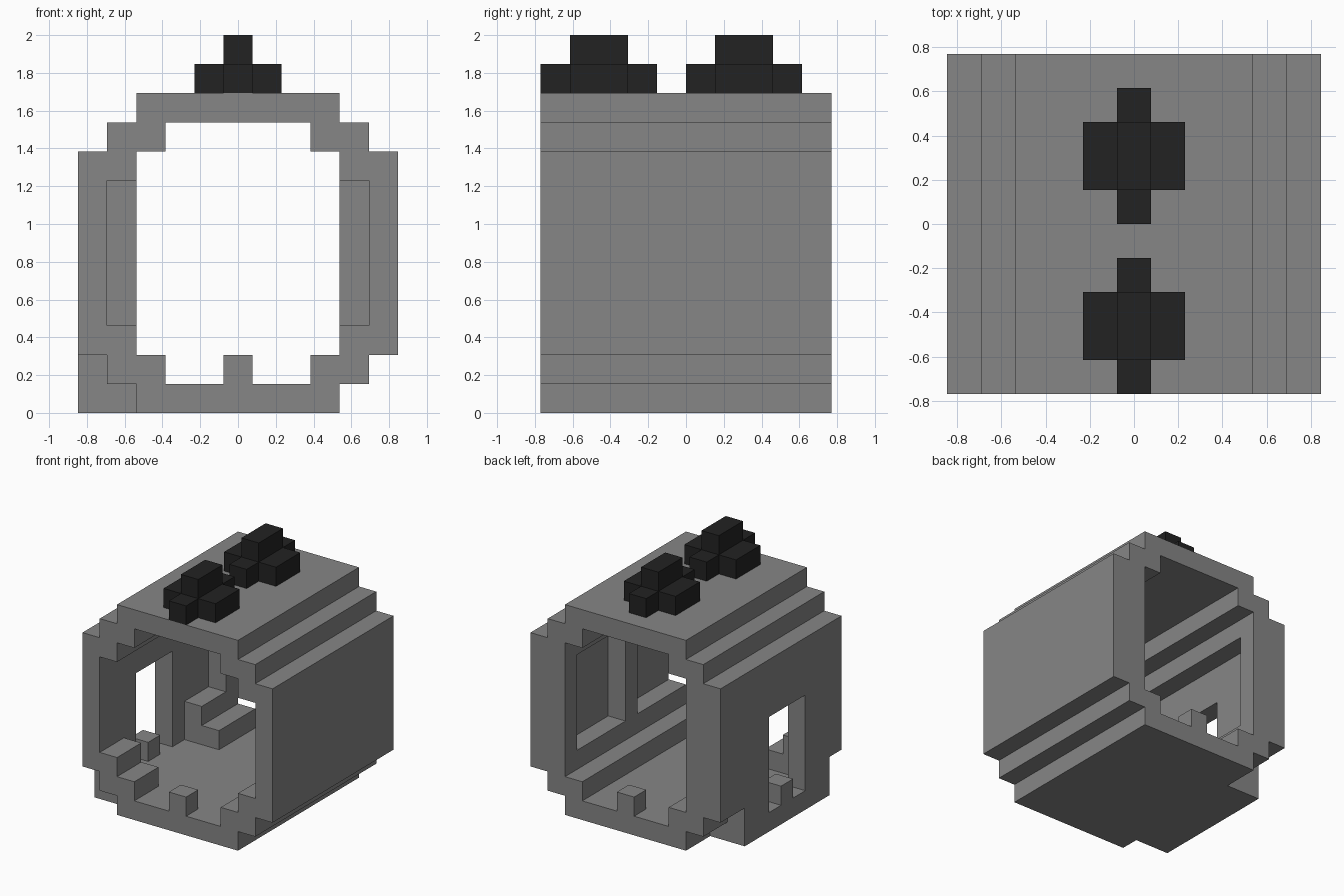
import bpy, bmesh
from itertools import product
from mathutils import Vector

UNIT = 2 / 13  # one block of the model

cube = bpy.data.objects.get("Cube")
if cube:
    bpy.data.objects.remove(cube, do_unlink=True)


def material(name, value):
    mat = bpy.data.materials.new(name)
    mat.use_nodes = True
    colour = (value, value, value, 1)
    mat.diffuse_color = colour
    bsdf = mat.node_tree.nodes["Principled BSDF"]
    bsdf.inputs["Base Color"].default_value = colour
    bsdf.inputs["Roughness"].default_value = 0.8
    return mat


def box(x, y, z):
    """Set of block cells (low corners) filling the given ranges."""
    spans = [[lo + i for i in range(round(hi - lo))] for lo, hi in (x, y, z)]
    return set(product(*spans))


def build(name, cells, mat):
    """Skin a set of cells with its exposed faces, merged where flat."""
    bm = bmesh.new()
    verts = {}
    for cell in sorted(cells):
        for axis, side in product(range(3), (0, 1)):
            beside = list(cell)
            beside[axis] += 2 * side - 1
            if tuple(beside) in cells:
                continue
            u, v = (axis + 1) % 3, (axis + 2) % 3
            ring = []
            for a, b in ((0, 0), (1, 0), (1, 1), (0, 1)):
                p = list(cell)
                p[axis] += side
                p[u] += a
                p[v] += b
                key = tuple(p)
                if key not in verts:
                    verts[key] = bm.verts.new(Vector(key) * UNIT)
                ring.append(verts[key])
            bm.faces.new(ring if side else ring[::-1])
    bmesh.ops.dissolve_limit(bm, angle_limit=0.01, verts=bm.verts, edges=bm.edges)
    mesh = bpy.data.meshes.new(name)
    bm.to_mesh(mesh)
    bm.free()
    mesh.materials.append(mat)
    obj = bpy.data.objects.new(name, mesh)
    bpy.context.collection.objects.link(obj)
    return obj


grey = material("stone grey", 0.238)
black = material("charcoal black", 0.016)
LENGTH = (-5, 5)


def across(half, z, y=LENGTH):
    return box((-half, half), y, z)


# Rounded tunnel shell: stepped outside minus stepped inside
shell = across(3.5, (0, 11)) | across(4.5, (1, 10)) | across(5.5, (2, 9))
shell -= across(2.5, (1, 10)) | across(3.5, (2, 9))

# Wall recesses, with a pillar left standing on the closed side
shell -= across(4.5, (3, 8), (-5, 4))
shell |= box((3.5, 4.5), (-1, 0), (3, 8))

# Entrance on one side: foundation, cleared ledges and doorway
shell |= box((-5.5, -3.5), (-4, 3), (0, 2))
shell -= box((-4.5, -2.5), (-3, 2), (1, 3))
shell -= box((-5.5, -4.5), (-2, 1), (1, 6))
build("tunnel_shell", shell, grey)

# Low posts in the middle of each opening
build("front_post", box((-0.5, 0.5), (-5, -4), (1, 2)), grey)
build("back_post", box((-0.5, 0.5), (4, 5), (1, 2)), grey)
build("door_post", box((-5.5, -4.5), (-1, 0), (1, 2)), grey)

# Cross-shaped roof ornaments
for name, y in (("front_roof_ornament", -5), ("back_roof_ornament", 0)):
    ornament = across(0.5, (11, 12), (y, y + 4))
    ornament |= across(1.5, (11, 12), (y + 1, y + 3))
    ornament |= across(0.5, (12, 13), (y + 1, y + 3))
    build(name, ornament, black)
